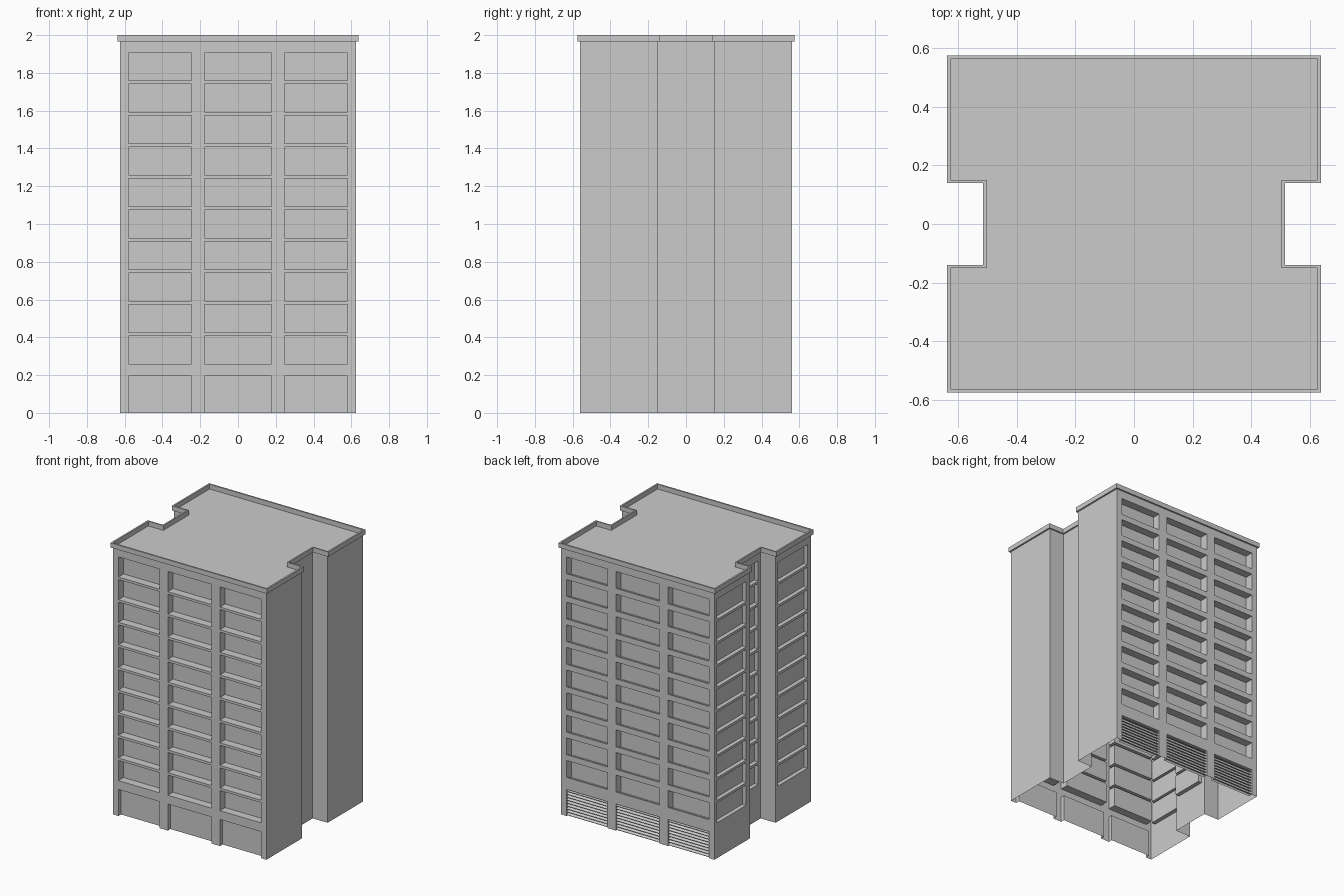
import bpy, bmesh
from mathutils import Vector, Matrix

if "Cube" in bpy.data.objects:
    bpy.data.objects.remove(bpy.data.objects["Cube"])

ROOF_Z, TOP_Z = 1.965, 2.0
FLOORS = [(0.26 + 0.1665 * i, 0.408 + 0.1665 * i) for i in range(10)]
GROUND = (0.0, 0.195)
BAYS = [(0.045, 0.378), (0.447, 0.803), (0.872, 1.205)]
CURB = 0.024


def footprint(w, d, nx, ny):
    """H-shaped plan, counter-clockwise, notched on both sides."""
    return [(-w, -d), (w, -d), (w, -ny), (nx, -ny), (nx, ny), (w, ny),
            (w, d), (-w, d), (-w, ny), (-nx, ny), (-nx, -ny), (-w, -ny)]


def finish(bm, name):
    bmesh.ops.remove_doubles(bm, verts=bm.verts, dist=1e-5)
    mesh = bpy.data.meshes.new(name)
    bm.to_mesh(mesh)
    bm.free()
    obj = bpy.data.objects.new(name, mesh)
    bpy.context.collection.objects.link(obj)
    return obj


def quad(bm, *pts):
    bm.faces.new([bm.verts.new(p) for p in pts])


def wall(name, a, b, cols=(), rows=()):
    """Wall from a to b; each column/row crossing is a recess of the row's depth."""
    bm = bmesh.new()
    a, b = Vector((*a, 0)), Vector((*b, 0))
    u = (b - a).normalized()
    inward = Vector((0, 0, 1)).cross(u)
    us = sorted({0.0, (b - a).length, *[v for c in cols for v in c]})
    zs = sorted({0.0, ROOF_Z, *[v for r in rows for v in r[:2]]})

    def p(s, z, depth=0.0):
        return a + u * s + inward * depth + Vector((0, 0, z))

    for u0, u1 in zip(us, us[1:]):
        for z0, z1 in zip(zs, zs[1:]):
            depth = next((r[2] for r in rows if r[:2] == (z0, z1)), 0.0)
            k = depth if (u0, u1) in cols else 0.0
            corners = [(u0, z0), (u1, z0), (u1, z1), (u0, z1)]
            quad(bm, *[p(s, z, k) for s, z in corners])
            if k:
                for i in range(4):
                    if i == 0 and z0 == 0:
                        continue            # ground openings have no threshold
                    c, e = corners[i], corners[(i + 1) % 4]
                    quad(bm, p(*c), p(*e), p(*e, k), p(*c, k))
    return finish(bm, name)


def add_box(bm, centre, size, tilt=0.0):
    m = (Matrix.Translation(centre) @ Matrix.Rotation(tilt, 4, 'X')
         @ Matrix.Diagonal((*size, 1)))
    bmesh.ops.create_cube(bm, size=1, matrix=m)


# Outer walls, one per side of the plan
plan = footprint(0.625, 0.562, 0.503, 0.15)
names = ["front_wall", "right_front_wing_wall", "right_notch_front_side",
         "right_notch_wall", "right_notch_back_side", "right_back_wing_wall",
         "back_wall", "left_back_wing_wall", "left_notch_back_side",
         "left_notch_wall", "left_notch_front_side", "left_front_wing_wall"]
deep = [(*f, 0.06) for f in FLOORS]
shallow = [(*f, 0.03) for f in FLOORS]
base = [(*GROUND, 0.03)]
openings = {
    "front_wall": (BAYS, deep + base),
    "back_wall": (BAYS, deep + base),
    "left_back_wing_wall": ([(0.03, 0.37)], shallow),
    "left_front_wing_wall": ([(0.03, 0.37)], shallow),
    "left_notch_wall": ([(0.03, 0.27)], shallow),
}
for i, name in enumerate(names):
    wall(name, plan[i], plan[(i + 1) % 12], *openings.get(name, ((), ())))

# Flat roof
bm = bmesh.new()
quad(bm, *[(x, y, ROOF_Z) for x, y in plan])
finish(bm, "roof")

# Parapet band overhanging the walls
bm = bmesh.new()
outer = footprint(0.637, 0.574, 0.514, 0.14)
for i in range(12):
    j = (i + 1) % 12
    ring = [[(*q[n], z) for q, z in ((outer, ROOF_Z), (outer, TOP_Z),
                                     (plan, TOP_Z), (plan, ROOF_Z))] for n in (i, j)]
    for k in range(4):
        m = (k + 1) % 4
        quad(bm, ring[0][k], ring[1][k], ring[1][m], ring[0][m])
finish(bm, "parapet")

# Low flush curbs across the back balconies
bm = bmesh.new()
for u0, u1 in BAYS:
    for z0, _ in FLOORS:
        add_box(bm, (0.625 - (u0 + u1) / 2, 0.557, z0 + CURB / 2),
                (u1 - u0, 0.01, CURB))
finish(bm, "back_balcony_curbs")

# Slatted shutters in the back ground-floor bays
bm = bmesh.new()
SLATS = 9
step = GROUND[1] / SLATS
for u0, u1 in BAYS:
    for i in range(SLATS):
        add_box(bm, (0.625 - (u0 + u1) / 2, 0.547, step * (i + 0.5)),
                (u1 - u0, 0.022, 0.005), -0.5)
finish(bm, "back_shutter_slats")
